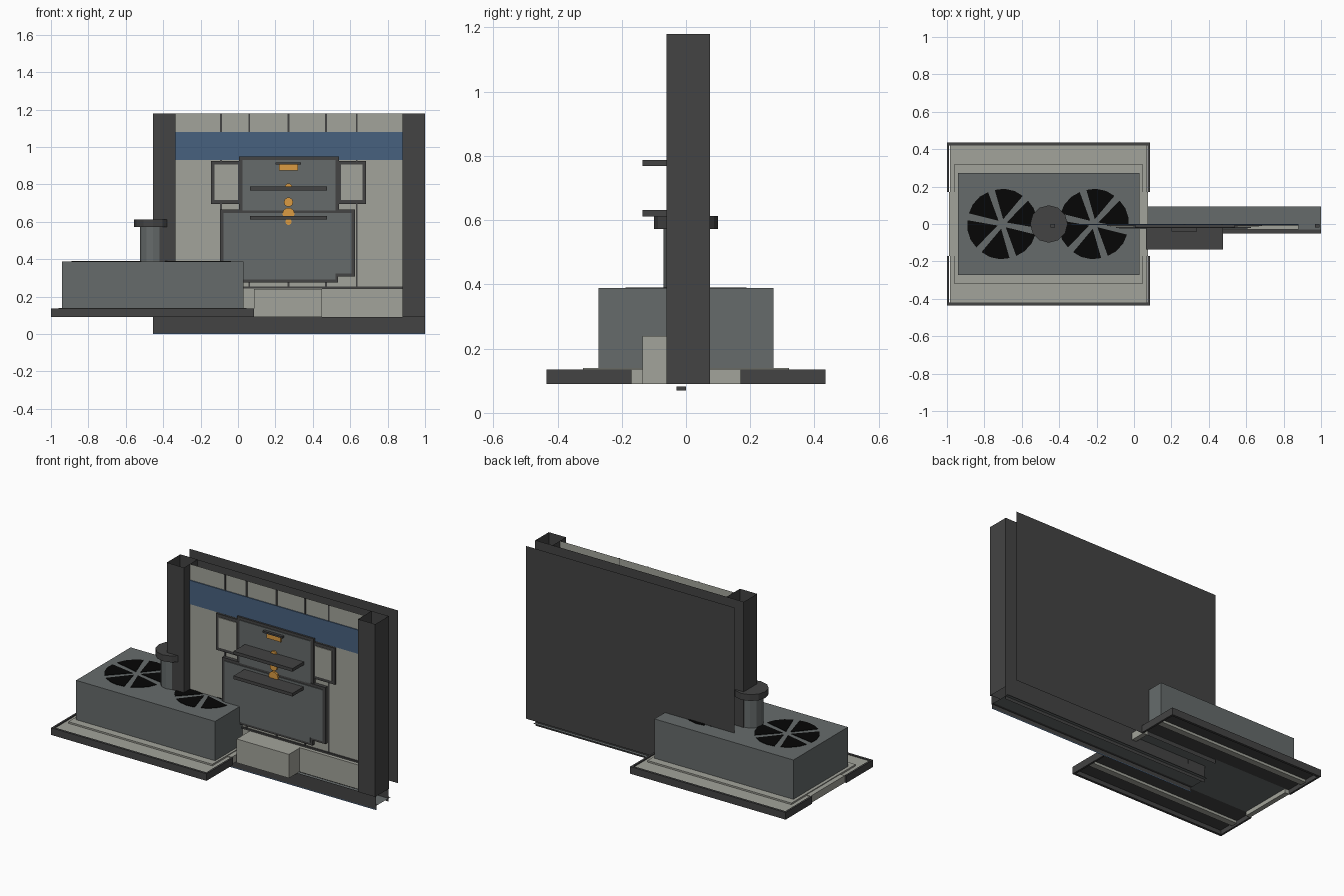
import bpy, bmesh, math

if "Cube" in bpy.data.objects:
    bpy.data.objects.remove(bpy.data.objects["Cube"], do_unlink=True)


def material(name, r, g, b):
    m = bpy.data.materials.new(name)
    m.use_nodes = True
    col = tuple((c / 255) ** 2.2 for c in (r, g, b)) + (1,)
    m.diffuse_color = col
    m.node_tree.nodes["Principled BSDF"].inputs["Base Color"].default_value = col
    return m


LIGHT = material("pale_concrete", 161, 162, 153)
SLATE = material("slate_grey", 102, 107, 107)
DARK = material("charcoal", 69, 69, 69)
BLUE = material("band_blue", 73, 97, 126)
ORANGE = material("lamp_orange", 218, 154, 68)
BLACK = material("fan_black", 14, 14, 14)


def finish(name, bm, mat):
    mesh = bpy.data.meshes.new(name)
    bm.to_mesh(mesh)
    bm.free()
    mesh.materials.append(mat)
    ob = bpy.data.objects.new(name, mesh)
    bpy.context.collection.objects.link(ob)
    return ob


def prism(name, pts, lo, hi, mat, axis="y"):
    """Extrude an outline (x,z along y, or x,y along z)."""
    bm = bmesh.new()
    place = (lambda a, b: (a, lo, b)) if axis == "y" else (lambda a, b: (a, b, lo))
    face = bm.faces.new([bm.verts.new(place(a, b)) for a, b in pts])
    if hi != lo:
        new = bmesh.ops.extrude_face_region(bm, geom=[face])["geom"]
        vec = (0, hi - lo, 0) if axis == "y" else (0, 0, hi - lo)
        bmesh.ops.translate(bm, vec=vec, verts=[v for v in new if isinstance(v, bmesh.types.BMVert)])
        bmesh.ops.recalc_face_normals(bm, faces=bm.faces)
    return finish(name, bm, mat)


def rect(x0, x1, z0, z1):
    return [(x0, z0), (x1, z0), (x1, z1), (x0, z1)]


def box(name, x, y, z, mat):
    return prism(name, rect(*x, *z), y[0], y[1], mat)


def wall_sheet(name, x, y, z, mat):
    return prism(name, rect(*x, *z), y, y, mat)


def tube(name, x, y, z, mat):
    """Box without top and bottom."""
    bm = bmesh.new()
    lo, hi = [[bm.verts.new((a, b, h)) for a, b in rect(*x, *y)] for h in z]
    for i in range(4):
        j = (i + 1) % 4
        bm.faces.new((lo[i], lo[j], hi[j], hi[i]))
    return finish(name, bm, mat)


def circle(cx, cy, r, n, turn=0.0):
    return [(cx + r * math.cos(turn + math.tau * i / n),
             cy + r * math.sin(turn + math.tau * i / n)) for i in range(n)]


TOP, SILL = 1.18, 0.09
WALL = (-0.335, 0.88)
FULL = (-0.455, 1.0)

# Wall: open shell of thin sheets between hollow columns
wall_sheet("wall_front", WALL, 0.0, (SILL, TOP), LIGHT)
wall_sheet("wall_back", FULL, 0.073, (SILL, TOP), DARK)
wall_sheet("rear_screen", FULL, 0.167, (SILL, TOP), DARK)
for side, xs in (("right", (-0.455, -0.335)), ("left", (0.88, 1.0))):
    tube(side + "_column", xs, (-0.06, 0.075), (SILL, TOP), DARK)
    xc = sum(xs) / 2 + (0.04 if side == "left" else -0.04)
    box(side + "_column_pin", (xc - .012, xc + .012), (-.018, 0), (1.0, 1.02), DARK)

# Open plinth beneath the wall
wall_sheet("plinth_front", FULL, -0.05, (0.03, SILL), DARK)
wall_sheet("plinth_toe", FULL, -0.045, (0.006, 0.03), DARK)
wall_sheet("plinth_blue_edge", FULL, -0.045, (0.0, 0.006), BLUE)
wall_sheet("plinth_back", FULL, 0.073, (0.01, SILL), DARK)
prism("plinth_floor", rect(*FULL, -0.03, 0.093), 0.03, 0.03, SLATE, "z")
prism("plinth_floor_lip", rect(*FULL, -0.05, -0.03), 0.03, 0.03, DARK, "z")

# Wall bands and seams
box("blue_band", WALL, (-0.006, 0), (0.93, 1.08), BLUE)
for i, x in enumerate((-0.09, 0.06, 0.27, 0.47, 0.635)):
    box(f"seam_{i}", (x - .005, x + .005), (-.004, 0), (0.25, TOP), DARK)
box("base_seam", WALL, (-.008, 0), (0.243, 0.253), DARK)
box("low_step", (0.085, 0.45), (-0.135, 0), (SILL, 0.24), LIGHT)
box("base_panel", (0.45, 0.88), (-0.03, 0), (SILL, 0.243), LIGHT)

# Framed wall panels
for side, x in (("right", (-0.145, 0.02)), ("left", (0.53, 0.685))):
    box(side + "_wing_frame", x, (-.012, 0), (0.695, 0.925), DARK)
    box(side + "_wing_panel", (x[0] + .02, x[1] - .02), (-.016, -.01), (0.715, 0.905), LIGHT)
box("upper_frame", (0.005, 0.54), (-.018, 0), (0.66, 0.948), DARK)
box("upper_panel", (0.025, 0.52), (-.022, -.01), (0.66, 0.93), SLATE)


def notched(x0, x1, z0, z1, nx, nz):
    return [(x0, z0), (nx, z0), (nx, nz), (x1, nz), (x1, z1), (x0, z1)]


prism("lower_frame", notched(-.095, .625, .275, .665, .535, .308), -.022, 0, DARK)
prism("lower_panel", notched(-.077, .607, .29, .647, .52, .323), -.026, -.01, SLATE)

# Shelves and lamps
for i, z in enumerate((0.768, 0.612)):
    box(f"shelf_{i}", (0.063, 0.475), (-0.135, -0.01), (z, z + 0.02), DARK)
box("lamp_hood", (0.2, 0.338), (-.04, -.01), (0.905, 0.916), DARK)
box("lamp_plate", (0.22, 0.32), (-.031, -.015), (0.873, 0.905), ORANGE)
for i, (z, r) in enumerate(((.785, .02), (.705, .025), (.643, .033), (.6, .017))):
    prism(f"lamp_{i}", circle(0.27, z, r, 10), -.034, -.015, ORANGE)

# Pad: pale tray with a charcoal edge rail broken at the ends
PX, PY = (-1.0, 0.085), 0.435
box("pad_tray", (-0.985, 0.07), (-0.42, 0.42), (0.122, 0.13), LIGHT)
box("pad_step", (-0.96, 0.045), (-0.32, 0.32), (0.13, 0.14), LIGHT)
for s, side in ((-1, "front"), (1, "back")):
    box(f"pad_{side}_rail", PX, sorted((s * 0.42, s * PY)), (0.09, 0.135), DARK)
    box(f"pad_{side}_underside", (-0.985, 0.07), sorted((s * 0.17, s * 0.42)), (0.116, 0.122), DARK)
    box(f"pad_{side}_runner", (-0.985, 0.07), sorted((s * 0.28, s * 0.32)), (0.1, 0.116), LIGHT)
    for end, x in (("right", (-1.0, -0.988)), ("left", (0.073, 0.085))):
        box(f"pad_{side}_{end}_corner", x, sorted((s * 0.17, s * 0.42)), (0.09, 0.135), DARK)
for end, x in (("right", (-0.99, -0.96)), ("left", (0.045, 0.075))):
    box(f"pad_{end}_end", x, (-0.17, 0.17), (0.09, 0.135), LIGHT)
box("pad_middle_underside", (-0.96, 0.045), (-0.17, 0.17), (0.116, 0.122), SLATE)
box("pad_foot", (-0.3, 0.0), (-0.03, 0.0), (0.07, 0.082), DARK)

# Ventilation unit with two spoked fans
box("vent_unit", (-0.94, 0.03), (-0.272, 0.272), (0.135, 0.388), SLATE)
for f, cx in enumerate((-0.705, -0.215)):
    for k in range(6):
        mid = math.radians(18 + 60 * k)
        ox, oy = cx + 0.026 * math.cos(mid), 0.026 * math.sin(mid)
        arc = [mid + math.radians(a) for a in (-28, -10, 10, 28)]
        pts = [(ox, oy)] + [(ox + 0.163 * math.cos(a), oy + 0.163 * math.sin(a)) for a in arc]
        prism(f"fan_{f}_opening_{k}", pts, 0.386, 0.391, BLACK, "z")

# Chimney pipe
prism("chimney_pipe", circle(-0.455, 0, 0.07, 12), 0.385, 0.58, SLATE, "z")
prism("chimney_cap", circle(-0.455, 0, 0.1, 12), 0.573, 0.613, DARK, "z")
